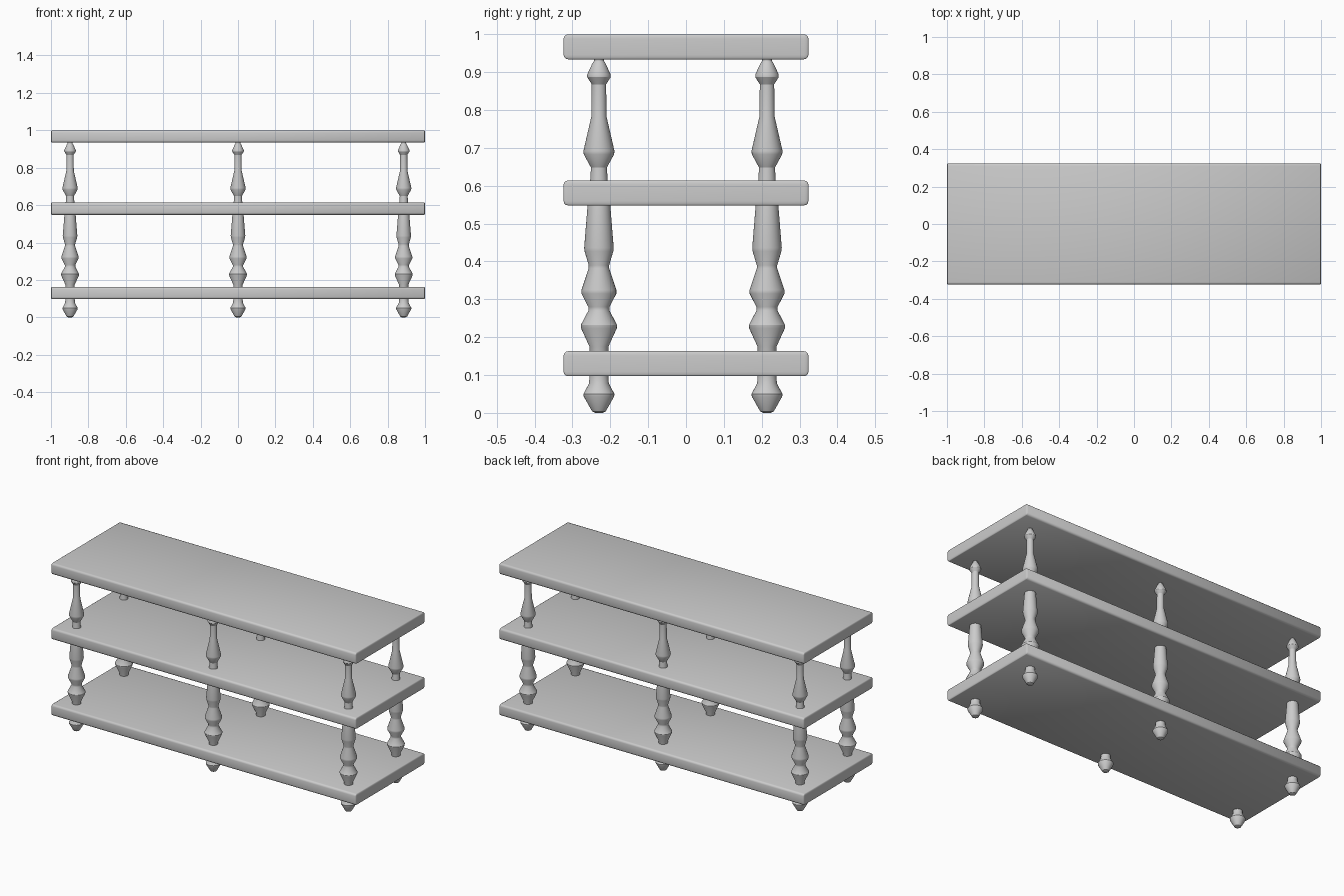
import bpy, bmesh, math

if "Cube" in bpy.data.objects:
    bpy.data.objects.remove(bpy.data.objects["Cube"])


def smooth(obj, degrees):
    bpy.ops.object.select_all(action='DESELECT')
    obj.select_set(True)
    bpy.context.view_layer.objects.active = obj
    bpy.ops.object.shade_smooth_by_angle(angle=math.radians(degrees))


def add_shelf(name, z0, z1):
    # The x scale narrows the rounding at the short ends
    sx = 0.4
    bm = bmesh.new()
    bmesh.ops.create_cube(bm, size=1)
    bmesh.ops.scale(bm, vec=(2 / sx, 0.647, z1 - z0), verts=bm.verts)
    bmesh.ops.bevel(bm, geom=bm.edges[:], offset=0.012, segments=3,
                    profile=0.5, affect='EDGES')
    mesh = bpy.data.meshes.new(name)
    bm.to_mesh(mesh)
    bm.free()
    obj = bpy.data.objects.new(name, mesh)
    bpy.context.collection.objects.link(obj)
    obj.location = (0, 0, (z0 + z1) / 2)
    obj.scale = (sx, 1, 1)
    smooth(obj, 40)


def lathe(name, profile, sides=32):
    bm = bmesh.new()
    rings = []
    for r, z in profile:
        rings.append([bm.verts.new((r * math.cos(2 * math.pi * i / sides),
                                    r * math.sin(2 * math.pi * i / sides), z))
                      for i in range(sides)])
    for a, b in zip(rings, rings[1:]):
        for i in range(sides):
            j = (i + 1) % sides
            bm.faces.new((a[i], a[j], b[j], b[i]))
    bm.faces.new(rings[0][::-1])
    bm.faces.new(rings[-1])
    mesh = bpy.data.meshes.new(name)
    bm.to_mesh(mesh)
    bm.free()
    return mesh


# Three shelf boards
add_shelf("bottom_shelf", 0.097, 0.163)
add_shelf("middle_shelf", 0.548, 0.614)
add_shelf("top_shelf", 0.934, 1.0)

# Turned post profile: radius, height
PROFILE = [
    (0.010, 0.0), (0.018, 0.004), (0.040, 0.043), (0.041, 0.050),
    (0.026, 0.078), (0.025, 0.10), (0.025, 0.175),
    (0.047, 0.223), (0.048, 0.232), (0.028, 0.270), (0.028, 0.280),
    (0.046, 0.315), (0.046, 0.325), (0.027, 0.382), (0.027, 0.390),
    (0.038, 0.427), (0.039, 0.436), (0.030, 0.548), (0.024, 0.60),
    (0.021, 0.648), (0.040, 0.683), (0.041, 0.692),
    (0.020, 0.783), (0.019, 0.868), (0.031, 0.887), (0.031, 0.894),
    (0.017, 0.924), (0.013, 0.930), (0.013, 0.940),
]

# Six turned posts, three along each long side
post_mesh = lathe("turned_post", PROFILE)
for row, y in (("front", -0.23), ("back", 0.214)):
    for col, x in (("left", -0.898), ("middle", 0.0), ("right", 0.886)):
        post = bpy.data.objects.new(f"{row}_{col}_post", post_mesh)
        post.location = (x, y, 0)
        bpy.context.collection.objects.link(post)
smooth(post, 30)
